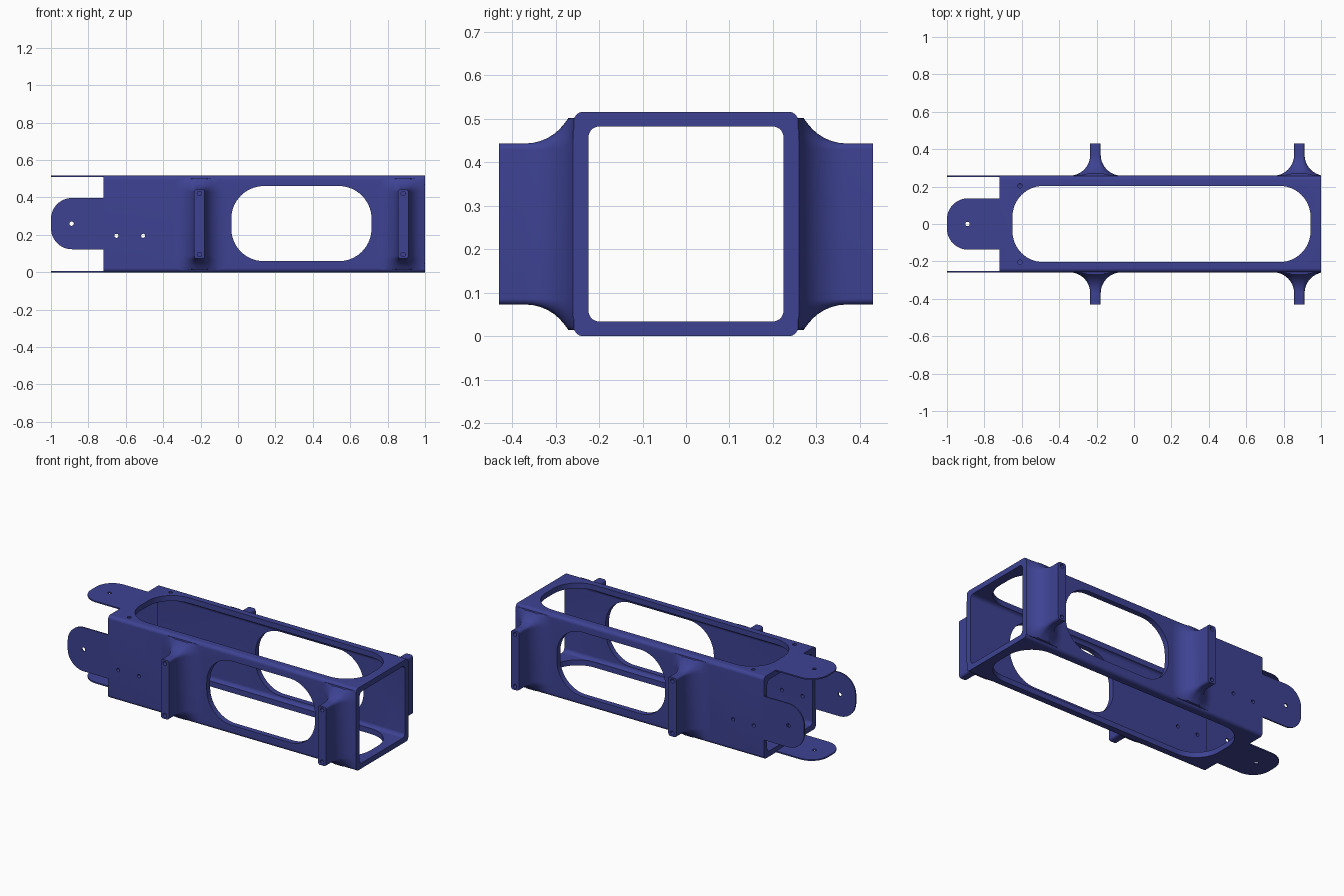
import bpy, bmesh, math

if "Cube" in bpy.data.objects:
    bpy.data.objects.remove(bpy.data.objects["Cube"])

blue = bpy.data.materials.new("deep blue")
blue.diffuse_color = (0.047, 0.055, 0.29, 1)
blue.use_nodes = True
blue.node_tree.nodes["Principled BSDF"].inputs["Base Color"].default_value = blue.diffuse_color

X0, X1 = -0.72, 1.0      # tube ends
HALF, ZC = 0.258, 0.258  # tube half width and centre height
WALL, TAB = 0.034, 0.008


def rrect(cu, cv, hu, hv, r, n=8):
    """Outline of a rounded rectangle."""
    pts = []
    for k, (su, sv) in enumerate([(1, 1), (-1, 1), (-1, -1), (1, -1)]):
        for i in range(n + 1):
            a = math.pi / 2 * (k + i / n)
            pts.append((cu + su * (hu - r) + r * math.cos(a),
                        cv + sv * (hv - r) + r * math.sin(a)))
    return pts


def place(axis, u, v, w):
    return {"x": (w, u, v), "y": (u, w, v), "z": (u, v, w)}[axis]


def loft(name, rings):
    """Skin a stack of equal rings and cap both ends."""
    bm = bmesh.new()
    vs = [[bm.verts.new(p) for p in ring] for ring in rings]
    n = len(vs[0])
    for a, b in zip(vs, vs[1:]):
        for i in range(n):
            j = (i + 1) % n
            bm.faces.new((a[i], a[j], b[j], b[i]))
    bm.faces.new(vs[0])
    bm.faces.new(vs[-1])
    bmesh.ops.remove_doubles(bm, verts=bm.verts, dist=1e-5)
    bmesh.ops.recalc_face_normals(bm, faces=bm.faces)
    me = bpy.data.meshes.new(name)
    bm.to_mesh(me)
    bm.free()
    me.materials.append(blue)
    ob = bpy.data.objects.new(name, me)
    bpy.context.collection.objects.link(ob)
    return ob


def prism(name, outline, axis, lo, hi):
    return loft(name, [[place(axis, u, v, w) for u, v in outline] for w in (lo, hi)])


def cut(ob, outline, axis, lo, hi):
    """Cut a prism out of a part."""
    cutter = prism("cutter", outline, axis, lo, hi)
    cutter.hide_render = True
    mod = ob.modifiers.new("cut", "BOOLEAN")
    mod.operation, mod.solver, mod.object = "DIFFERENCE", "EXACT", cutter
    bpy.context.view_layer.objects.active = ob
    bpy.ops.object.modifier_apply(modifier=mod.name)
    bpy.data.objects.remove(cutter)


def circle(u, v, r=0.012):
    return rrect(u, v, r, r, r, 4)


parts = []

# Square tube with rounded edges, open at both ends
tube = prism("tube", rrect(0, ZC, HALF, HALF, 0.022), "x", X0, X1)
cut(tube, rrect(0, ZC, HALF - WALL, HALF - WALL, 0.024), "x", X0 - 0.1, X1 + 0.1)
# Long openings: top to bottom, and side to side
cut(tube, rrect(0.147, 0, 0.797, 0.204, 0.166, 14), "z", -0.1, 0.7)
cut(tube, rrect(0.339, 0.26, 0.375, 0.201, 0.175, 14), "y", -0.4, 0.4)
# Screw holes
for x in (-0.65, -0.507):
    cut(tube, circle(x, 0.195, 0.011), "y", -0.4, 0.4)
for y in (-0.204, 0.204):
    cut(tube, circle(-0.61, y), "z", 0.4, 0.6)
parts.append(tube)


# Thin rounded tabs on the four walls
def tab(name, axis, centre, lo, hi):
    outline = [(min(u, X0), v) for u, v in
               rrect(-0.7, centre, 0.3, 0.137, 0.112, 12)]
    ob = prism(name, outline, axis, lo, hi)
    cut(ob, circle(-0.89, centre), axis, lo - 0.05, hi + 0.05)
    parts.append(ob)


tab("front_tab", "y", 0.26, -HALF, -HALF + TAB)
tab("back_tab", "y", 0.26, HALF - TAB, HALF)
tab("top_tab", "z", 0, 2 * HALF - TAB, 2 * HALF)
tab("bottom_tab", "z", 0, 0, TAB)

# Upright fins that flare into the side walls
R, STEPS = 0.112, 10
for side, s in (("front", -1), ("back", 1)):
    for end, x in (("left", -0.206), ("right", 0.884)):
        levels = [(HALF - 0.015, R)]
        for i in range(STEPS + 1):
            a = math.pi / 2 * i / STEPS
            levels.append((HALF + R * (1 - math.cos(a)), R * (1 - math.sin(a))))
        levels.append((0.43, 0.0))
        rings = []
        for y, d in levels:
            ring = rrect(x, ZC, 0.028 + d, 0.185 + d, 0.014 + d)
            rings.append([(min(u, 0.9995), s * y, min(max(v, 0.014), 0.502))
                          for u, v in ring])
        fin = loft(f"{side}_{end}_fin", rings)
        # Blind screw holes in the fin's outer edge
        for z in (0.095, 0.421):
            cut(fin, circle(x, z), "y", *sorted((s * 0.36, s * 0.5)))
        parts.append(fin)

# Smooth the curves, keep the edges crisp
bpy.ops.object.select_all(action="DESELECT")
for ob in parts:
    ob.select_set(True)
bpy.context.view_layer.objects.active = tube
bpy.ops.object.shade_smooth_by_angle(angle=math.radians(30))
